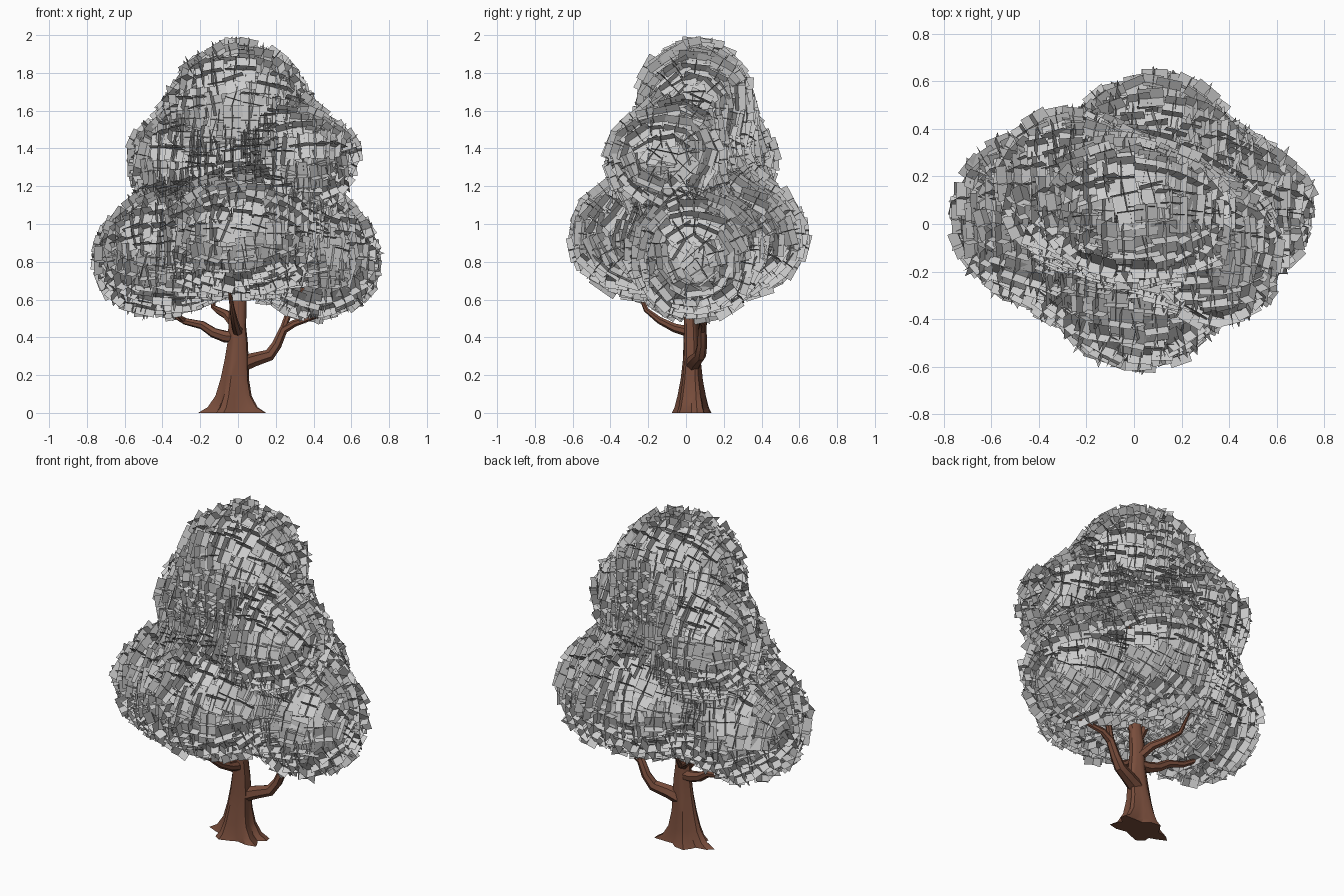
import bpy, math, random
from mathutils import Vector, Euler

if "Cube" in bpy.data.objects:
    bpy.data.objects.remove(bpy.data.objects["Cube"])

random.seed(7)
bark = bpy.data.materials.new("bark")
bark.diffuse_color = (0.19, 0.075, 0.045, 1)
bark.use_nodes = True
bark.node_tree.nodes["Principled BSDF"].inputs["Base Color"].default_value = bark.diffuse_color


def make(name, verts, faces, mat=None):
    me = bpy.data.meshes.new(name)
    me.from_pydata([tuple(v) for v in verts], [], faces)
    me.update()
    ob = bpy.data.objects.new(name, me)
    bpy.context.collection.objects.link(ob)
    if mat:
        me.materials.append(mat)
    return ob


def smooth(ob, angle=35):
    bpy.ops.object.select_all(action='DESELECT')
    ob.select_set(True)
    bpy.context.view_layer.objects.active = ob
    bpy.ops.object.shade_smooth_by_angle(angle=math.radians(angle))


def bridge(rings, n):
    faces = [tuple(reversed(range(n)))]
    for k in range(rings - 1):
        for i in range(n):
            j = (i + 1) % n
            faces.append((k * n + i, k * n + j, (k + 1) * n + j, (k + 1) * n + i))
    faces.append(tuple((rings - 1) * n + i for i in range(n)))
    return faces


# Branches: tapered tubes through points (x, y, z, radius)
def branch(name, pts, n=7):
    P = [Vector(p[:3]) for p in pts]
    verts, side = [], None
    for k, p in enumerate(P):
        d = (P[min(k + 1, len(P) - 1)] - P[max(k - 1, 0)]).normalized()
        if side is None:
            side = d.orthogonal()
        side = (side - d * side.dot(d)).normalized()
        up = d.cross(side)
        for i in range(n):
            a = math.tau * i / n
            verts.append(p + (side * math.cos(a) + up * math.sin(a)) * pts[k][3])
    smooth(make(name, verts, bridge(len(P), n), bark))


# Trunk: ridged rings flaring into roots (z, centre x, centre y, rx, ry, ridge depth)
N = 20
levels = [(0, -.015, .03, .16, .09, .24), (.03, -.018, .03, .12, .08, .2),
          (.09, -.018, .03, .09, .07, .14), (.18, -.014, .03, .072, .056, .1),
          (.28, -.005, .03, .062, .046, .08), (.38, .0, .028, .052, .041, .06),
          (.46, -.003, .026, .046, .038, .06), (.54, .0, .026, .045, .036, .06),
          (.62, .01, .026, .036, .034, .05), (.85, .02, .03, .026, .026, 0),
          (1.2, .04, .03, .018, .018, 0), (1.5, .07, .03, .006, .006, 0)]
tv = []
for z, cx, cy, rx, ry, dep in levels:
    for i in range(N):
        a = math.tau * i / N
        f = 1 + dep * math.cos(5 * a - math.pi * 0.9 + z)
        tv.append((cx + rx * f * math.cos(a), cy + ry * f * math.sin(a), z))
smooth(make("trunk", tv, bridge(len(levels), N), bark))

branch("right_branch", [(.0, .03, .25, .045), (.08, .05, .28, .038), (.165, .075, .305, .032),
                        (.205, .085, .36, .027), (.24, .085, .44, .024), (.3, .09, .475, .019),
                        (.38, .07, .5, .014), (.5, .04, .54, .006)])
branch("right_upper_branch", [(.235, .085, .43, .02), (.265, .1, .52, .017),
                              (.33, .13, .62, .012), (.4, .15, .8, .005)])
branch("left_branch", [(.0, .03, .40, .035), (-.07, .04, .405, .032), (-.13, .05, .425, .027),
                       (-.19, .06, .465, .023), (-.28, .08, .485, .018),
                       (-.36, .1, .53, .013), (-.46, .12, .56, .005)])
branch("left_twig", [(-.28, .08, .485, .013), (-.33, .04, .53, .011), (-.42, .0, .6, .005)])
branch("front_branch", [(.0, .02, .43, .03), (-.01, -.06, .45, .024), (-.02, -.14, .49, .019),
                        (-.03, -.21, .545, .014), (-.05, -.27, .68, .005)])
branch("back_branch", [(-.01, .04, .46, .03), (-.06, .08, .52, .025), (-.1, .14, .54, .02),
                       (-.13, .24, .56, .013), (-.14, .32, .68, .005)])
branch("upper_left_branch", [(.0, .03, .56, .03), (-.05, .05, .68, .024), (-.15, .1, .95, .018),
                             (-.28, .16, 1.3, .006)])
branch("upper_right_branch", [(.01, .03, .58, .028), (.08, .0, .75, .022), (.2, -.05, 1.0, .016),
                              (.34, -.1, 1.3, .006)])

# Foliage lobes: (name, centre, outer radii)
blobs = [
    ("top", (.01, .05, 1.65), (.38, .325, .335)),
    ("middle_right", (.37, -.13, 1.36), (.28, .31, .255)),
    ("middle_left", (-.29, .18, 1.34), (.30, .31, .28)),
    ("lower_right", (.44, .05, .81), (.33, .33, .335)),
    ("lower_left", (-.41, .03, .83), (.36, .385, .345)),
    ("lower_front", (.02, -.27, .93), (.38, .36, .325)),
    ("lower_back", (.08, .29, .93), (.37, .355, .325)),
    ("core", (.02, .04, 1.15), (.32, .30, .36)),
]
INSET, K = .045, 13
lobes = [(Vector(c), [v - INSET for v in r]) for _, c, r in blobs]


# Smoothly blended distance to all lobes
def field(p):
    total = 0
    for c, r in lobes:
        q = math.sqrt(sum(((p[i] - c[i]) / r[i]) ** 2 for i in range(3)))
        total += math.exp(-K * (q - 1) * sum(r) / 3)
    return -math.log(total) / K


def gradient(p, e=.004):
    return Vector([(field(p + d) - field(p - d)) / (2 * e)
                   for d in (Vector((e, 0, 0)), Vector((0, e, 0)), Vector((0, 0, e)))])


# Each leaf cluster is three crossed cards, laid in rings around the x axis
for (name, _, _), (c, rad) in zip(blobs, lobes):
    mean = sum(rad) / 3
    verts, faces = [], []
    rings = round(math.pi * mean / .076)
    for k in range(rings):
        th = math.pi * (k + .5) / rings
        count = max(4, round(math.tau * mean * math.sin(th) / .088))
        off = random.random() * math.tau
        for i in range(count):
            ph = off + math.tau * (i + random.uniform(-.3, .3)) / count
            tj = th + random.uniform(-.07, .07)
            p = c + Vector((math.cos(tj) * rad[0], math.sin(tj) * math.cos(ph) * rad[1],
                            math.sin(tj) * math.sin(ph) * rad[2]))
            if field(p) < -.11:
                continue
            # push the cluster out to the blended crown surface
            for _ in range(3):
                g = gradient(p)
                p -= g * (field(p) / max(g.length_squared, .2))
            n = gradient(p).normalized()
            t = Vector((1, 0, 0)).cross(n).normalized()
            m = n.cross(t)
            rot = Euler([random.gauss(0, .12) for _ in range(3)]).to_matrix()
            n, t, m = rot @ n, rot @ t, rot @ m
            p += n * random.uniform(-.03, .01)
            s = random.uniform(.85, 1.15)
            for a, b, ha, hb in ((t, m, .068, .05), (t, n, .068, .043), (m, n, .05, .043)):
                q = len(verts)
                a, b = a * ha * s, b * hb * s
                verts += [p - a - b, p + a - b, p + a + b, p - a + b]
                faces.append((q, q + 1, q + 2, q + 3))
    if faces:
        make("foliage_" + name, verts, faces)
